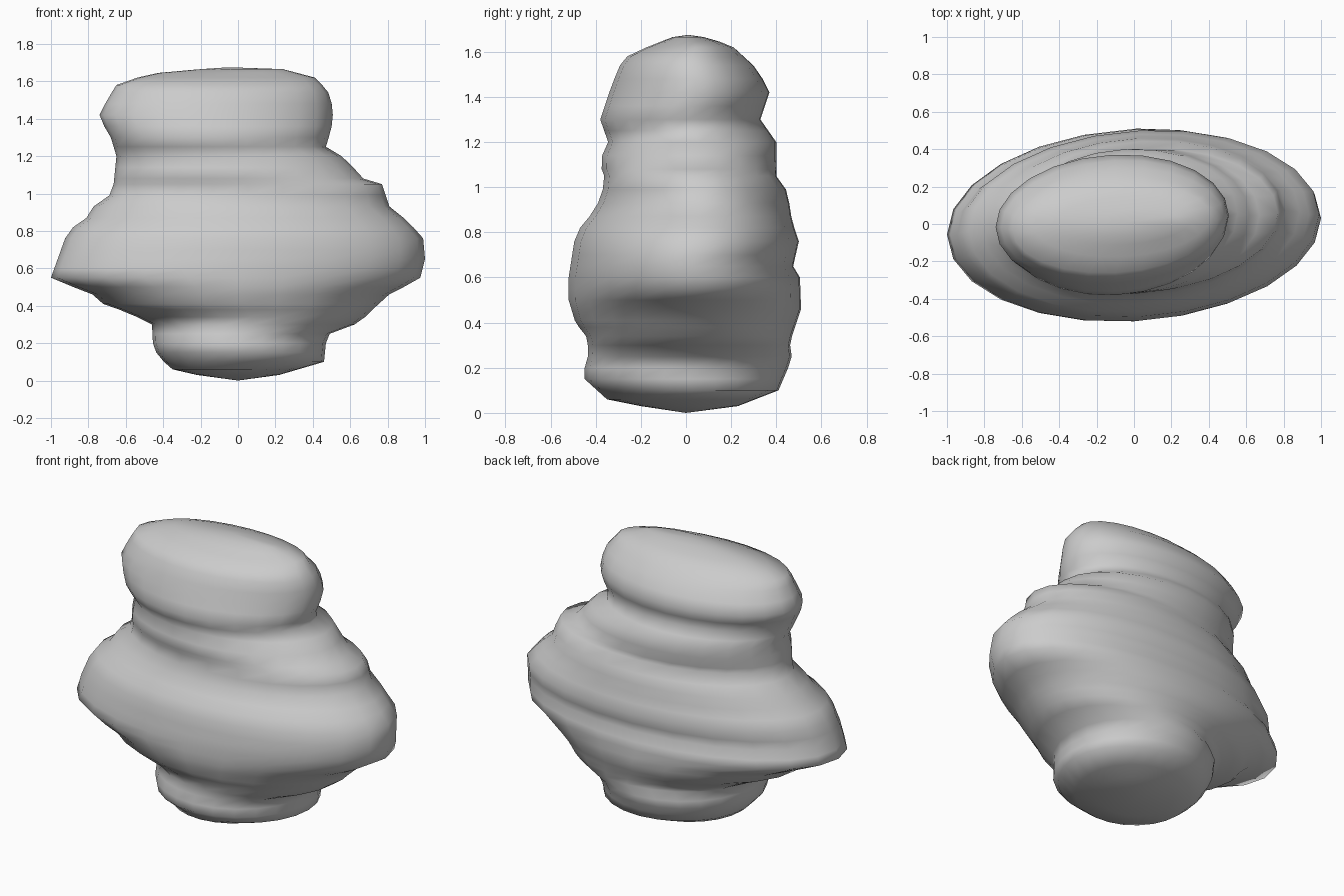
import bpy, bmesh, math

# Silhouette profiles as (z, reach) pairs, interpolated per layer
left = [(0.03, -.22), (.06, -.35), (.13, -.43), (.2, -.455), (.3, -.46), (.37, -.6), (.4, -.71),
        (.48, -.8), (.5, -.88), (.55, -1), (.8, -.91), (.87, -.81), (.95, -.76), (1, -.67),
        (1.2, -.65), (1.3, -.68), (1.41, -.745), (1.5, -.7), (1.58, -.65), (1.64, -.48), (1.665, -.2)]
right = [(0.03, .22), (.1, .46), (.2, .47), (.25, .49), (.31, .65), (.38, .72), (.48, .83), (.53, .97),
         (.65, 1), (.76, .99), (.85, .91), (.93, .81), (1.05, .77), (1.08, .67), (1.19, .57),
         (1.25, .47), (1.35, .5), (1.45, .51), (1.55, .48), (1.62, .41), (1.665, .24)]
front = [(.03, -.2), (.06, -.35), (.16, -.46), (.25, -.435), (.33, -.435), (.4, -.49), (.5, -.52),
         (.6, -.52), (.76, -.495), (.83, -.465), (.9, -.4), (1.03, -.355), (1.11, -.385),
         (1.2, -.345), (1.3, -.38), (1.45, -.33), (1.57, -.28), (1.61, -.2), (1.665, -.06)]
back = [(.03, .23), (.1, .41), (.24, .47), (.31, .46), (.4, .49), (.46, .51), (.6, .505), (.65, .475),
        (.76, .5), (.85, .47), (.98, .45), (1.05, .4), (1.2, .4), (1.3, .33), (1.42, .37),
        (1.52, .32), (1.63, .2), (1.665, .08)]


def sample(profile, z):
    if z <= profile[0][0]:
        return profile[0][1]
    for (z0, r0), (z1, r1) in zip(profile, profile[1:]):
        if z <= z1:
            return r0 + (r1 - r0) * (z - z0) / (z1 - z0)
    return profile[-1][1]


# Loft of slightly turned elliptical layers
N = 24
levels = [.03, .06, .1, .15, .2, .25, .3, .34, .38, .41, .46, .5, .55, .6, .65, .7, .76, .82, .87, .93,
          .99, 1.05, 1.08, 1.14, 1.2, 1.25, 1.3, 1.36, 1.42, 1.48, 1.54, 1.58, 1.62, 1.645, 1.665]
bm = bmesh.new()
rings = []
for z in levels:
    xl, xr, yf, yb = (sample(p, z) for p in (left, right, front, back))
    cx, rx, cy, ry = (xl + xr) / 2, (xr - xl) / 2, (yf + yb) / 2, (yb - yf) / 2
    ring = []
    for i in range(N):
        a = 2 * math.pi * i / N
        x = cx + rx * math.cos(a)
        y = cy + ry * math.sin(a) + .05 * rx * math.cos(a)
        ring.append(bm.verts.new((x, y, z)))
    rings.append(ring)
for lower, upper in zip(rings, rings[1:]):
    for i in range(N):
        j = (i + 1) % N
        bm.faces.new((lower[i], lower[j], upper[j], upper[i]))

# Underside and crown
base = bm.verts.new((0, 0, 0))
crown = bm.verts.new((-.05, .01, 1.675))
for i in range(N):
    j = (i + 1) % N
    bm.faces.new((base, rings[0][j], rings[0][i]))
    bm.faces.new((crown, rings[-1][i], rings[-1][j]))
bmesh.ops.recalc_face_normals(bm, faces=bm.faces[:])

mesh = bpy.data.meshes.new("boulder")
bm.to_mesh(mesh)
bm.free()
for p in mesh.polygons:
    p.use_smooth = True
rock = bpy.data.objects.new("boulder", mesh)
bpy.context.collection.objects.link(rock)
